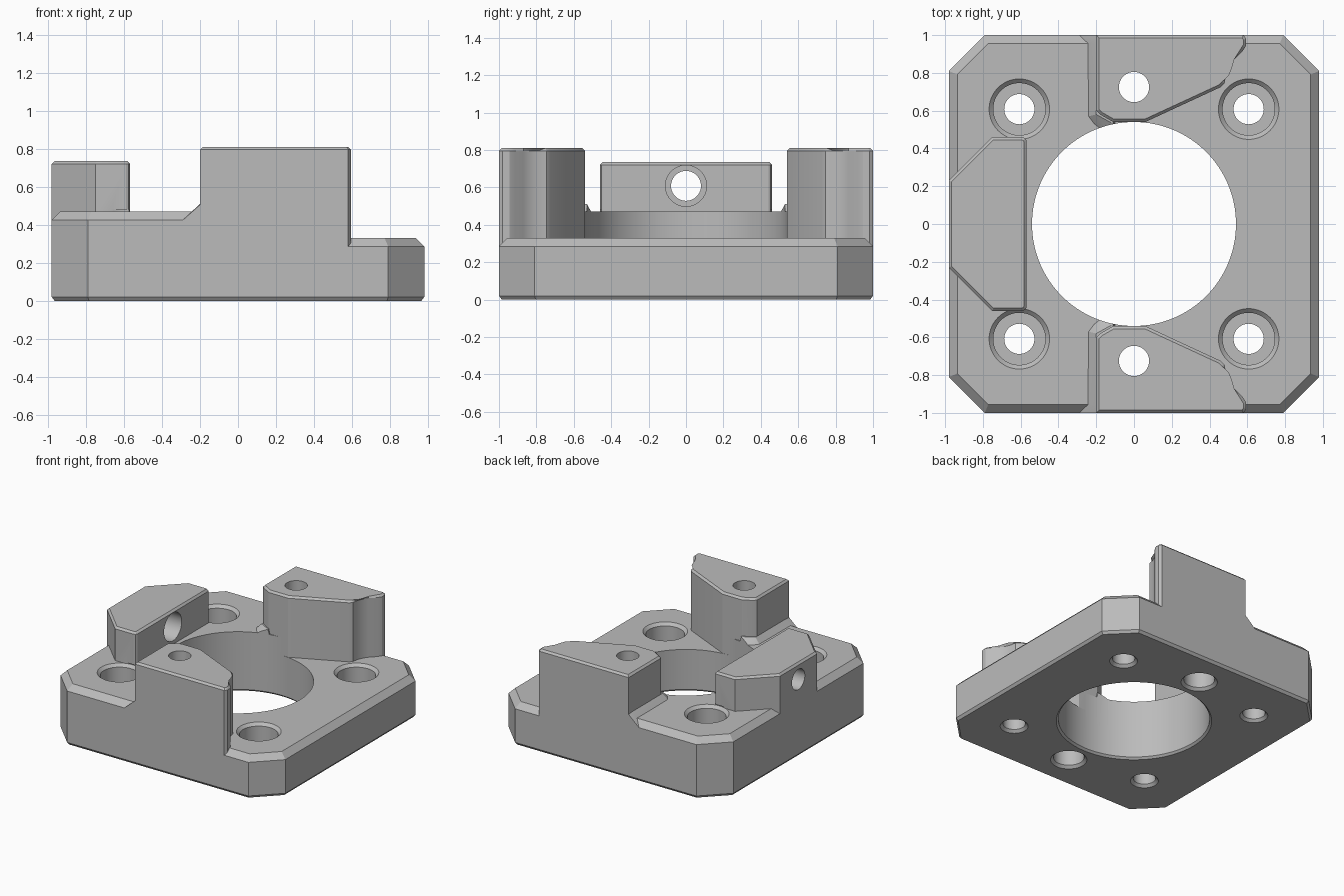
import bpy, bmesh
from math import cos, sin, tau, pi
from mathutils import Matrix

cube = bpy.data.objects.get("Cube")
if cube:
    bpy.data.objects.remove(cube, do_unlink=True)

grey = bpy.data.materials.new("machined grey")
grey.use_nodes = True
grey.diffuse_color = (0.5, 0.5, 0.5, 1)
grey.node_tree.nodes["Principled BSDF"].inputs["Base Color"].default_value = (0.5, 0.5, 0.5, 1)


def make(name, bm):
    bmesh.ops.recalc_face_normals(bm, faces=bm.faces)
    mesh = bpy.data.meshes.new(name)
    bm.to_mesh(mesh)
    bm.free()
    mesh.materials.append(grey)
    obj = bpy.data.objects.new(name, mesh)
    bpy.context.collection.objects.link(obj)
    return obj


def loft(rings):
    """Solid from a stack of rings with equal point counts."""
    bm = bmesh.new()
    loops = [[bm.verts.new(p) for p in ring] for ring in rings]
    n = len(loops[0])
    for a, b in zip(loops, loops[1:]):
        for i in range(n):
            j = (i + 1) % n
            bm.faces.new((a[i], a[j], b[j], b[i]))
    bm.faces.new(loops[0][::-1])
    bm.faces.new(loops[-1])
    return bm


def octagon(inset, z):
    """Base outline, inset evenly on all eight sides."""
    hx, hy, c = 0.98 - inset, 1 - inset, 0.19 - inset * 0.586
    quarter = [(hx, hy - c), (hx - c, hy)]
    pts = quarter + [(-x, y) for x, y in quarter[::-1]]
    pts += [(-x, -y) for x, y in quarter] + [(x, -y) for x, y in quarter[::-1]]
    return [(x, y, z) for x, y in pts]


def slab(top):
    return loft([octagon(0.015, 0), octagon(0, 0.02),
                 octagon(0, top - 0.045), octagon(0.045, top)])


def prism(outline, z0, z1, side=1):
    """Upright prism with a small chamfer round its top."""
    bm = loft([[(x, y * side, z) for x, y in outline] for z in (z0, z1)])
    rim = [e for e in bm.edges if all(v.co.z == e.verts[0].co.z for v in e.verts)
           and e.verts[0].co.z > (z0 + z1) / 2]
    bmesh.ops.bevel(bm, geom=rim, offset=0.015, segments=1, affect='EDGES')
    return bm


def turned(profile, x=0, y=0, n=64):
    """Stepped round cutter from (radius, height) pairs."""
    return loft([[(x + r * cos(tau * i / n), y + r * sin(tau * i / n), z)
                  for i in range(n)] for r, z in profile])


def combine(target, other, operation):
    mod = target.modifiers.new(operation, 'BOOLEAN')
    mod.operation, mod.object, mod.solver = operation, other, 'EXACT'
    other.hide_render = True
    bpy.ops.object.select_all(action='DESELECT')
    bpy.context.view_layer.objects.active = target
    target.select_set(True)
    bpy.ops.object.modifier_apply(modifier=mod.name)
    bpy.data.objects.remove(other, do_unlink=True)


# Base plate: full low slab plus a higher left half
LOW, HIGH = 0.33, 0.47
body = make("mounting_block", slab(LOW))
bm = slab(HIGH)
cut = bmesh.ops.bisect_plane(bm, geom=bm.verts[:] + bm.edges[:] + bm.faces[:],
                             plane_co=(0, 0, 0), plane_no=(1, 0, 0), clear_outer=True)
bmesh.ops.holes_fill(bm, edges=[e for e in cut['geom_cut']
                                if isinstance(e, bmesh.types.BMEdge)])
combine(body, make("raised_half", bm), 'UNION')

# Two tall posts, each with a sloped foot on the raised side
post = [(-0.2, 1), (-0.2, 0.6), (-0.18, 0.58), (-0.11, 0.54), (0.06, 0.54),
        (0.46, 0.725), (0.48, 0.745), (0.487, 0.79), (0.505, 0.835),
        (0.53, 0.87), (0.575, 0.915), (0.594, 0.945), (0.594, 0.98), (0.58, 1)]
foot = [(-0.24, 0.955, 0.47), (-0.2, 0.955, 0.51), (-0.29, 1, 0.425), (-0.2, 1, 0.505),
        (-0.24, 0.57, 0.47), (-0.2, 0.58, 0.51), (-0.21, 0.53, 0.47), (-0.16, 0.49, 0.47),
        (-0.11, 0.53, 0.51), (-0.1, 0.5, 0.47), (-0.1, 0.5, 0.4), (-0.1, 1, 0.4),
        (-0.24, 0.57, 0.4), (-0.24, 1, 0.4), (-0.1, 1, 0.505)]
for side, label in ((1, "back"), (-1, "front")):
    combine(body, make(label + "_post", prism(post, 0.2, 0.81, side)), 'UNION')
    bm = bmesh.new()
    for x, y, z in foot:
        bm.verts.new((x, y * side, z))
    hull = bmesh.ops.convex_hull(bm, input=bm.verts)
    spare = {v for v in hull['geom_interior'] + hull['geom_unused']
             if isinstance(v, bmesh.types.BMVert)}
    bmesh.ops.delete(bm, geom=list(spare), context='VERTS')
    combine(body, make(label + "_foot", bm), 'UNION')

# Side block on the raised half
half = [(-0.98, 0.23), (-0.75, 0.46), (-0.59, 0.46), (-0.575, 0.453), (-0.568, 0.44)]
block = half + [(x, -y) for x, y in half[::-1]]
combine(body, make("side_block", prism(block, 0.3, 0.735)), 'UNION')

# Centre bore
combine(body, make("bore_cutter", turned([(0.575, -0.02), (0.54, 0.015), (0.54, 1)], n=128)),
        'DIFFERENCE')

# Counterbored corner holes and the post holes
for y in (-1, 1):
    for x, top in ((-1, HIGH), (1, LOW)):
        hole = [(0.12, -0.02), (0.08, 0.02), (0.08, 0.13), (0.138, 0.13),
                (0.138, top - 0.022), (0.16, top), (0.16, top + 0.01)]
        combine(body, make("corner_cutter", turned(hole, x * 0.607, y * 0.608)), 'DIFFERENCE')
    hole = [(0.15, -0.02), (0.11, 0.02), (0.11, 0.3), (0.08, 0.3), (0.08, 1)]
    combine(body, make("post_cutter", turned(hole, 0, y * 0.725)), 'DIFFERENCE')

# Sideways hole through the side block
bm = turned([(0.08, -1.1), (0.08, -0.75), (0.11, -0.75), (0.11, -0.5)])
bmesh.ops.transform(bm, verts=bm.verts,
                    matrix=Matrix.Translation((0, 0, 0.608)) @ Matrix.Rotation(pi / 2, 4, 'Y'))
combine(body, make("side_cutter", bm), 'DIFFERENCE')

bpy.ops.object.shade_smooth_by_angle(angle=0.4)
